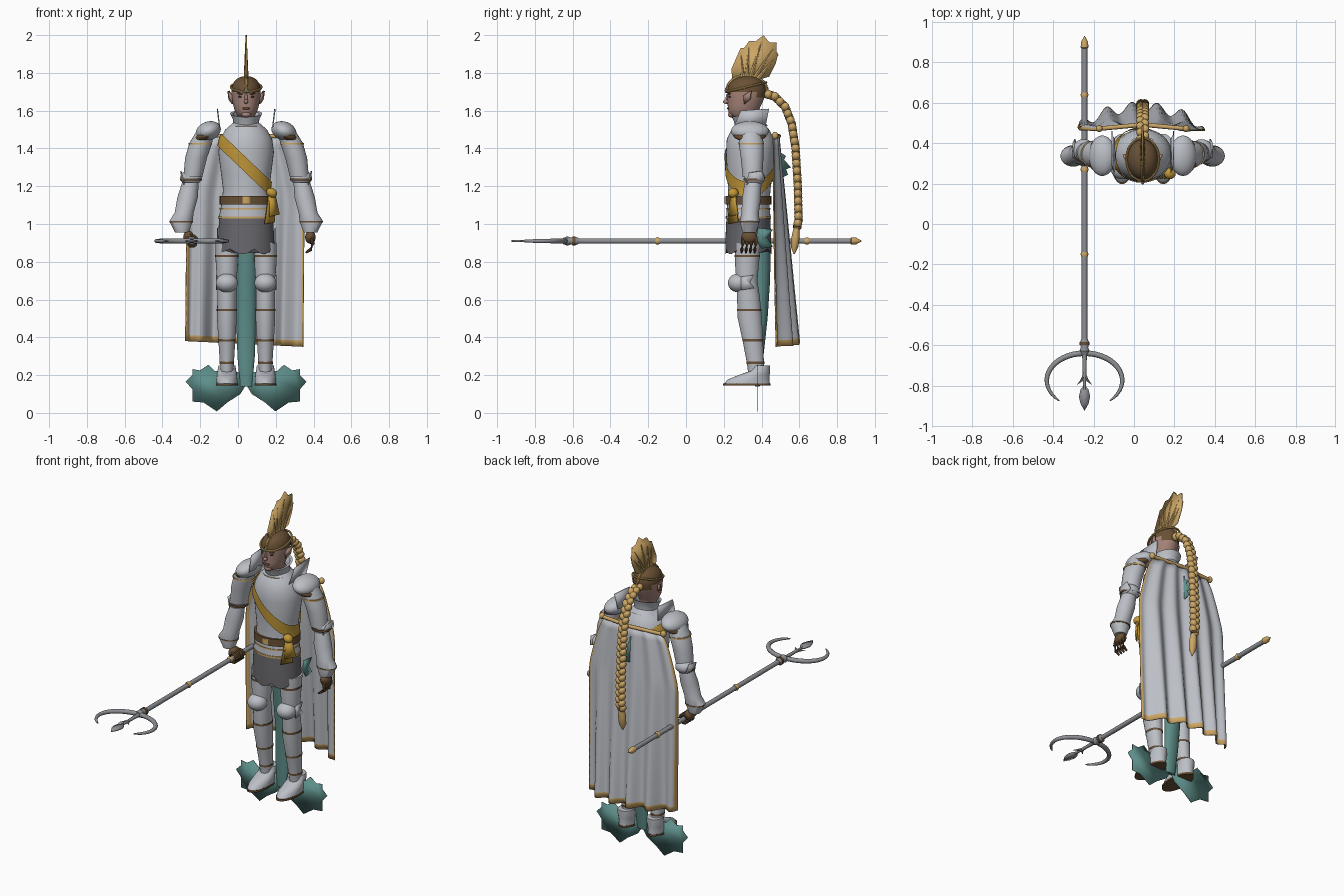
import bpy, bmesh
from math import sin, cos, pi, radians
from mathutils import Vector, Matrix

if "Cube" in bpy.data.objects:
    bpy.data.objects.remove(bpy.data.objects["Cube"])

CX = 0.043  # body centre line


def material(name, r, g, b):
    m = bpy.data.materials.new(name)
    m.use_nodes = True
    m.diffuse_color = (r, g, b, 1)
    m.node_tree.nodes["Principled BSDF"].inputs["Base Color"].default_value = (r, g, b, 1)
    return m


SILVER = material("silver", .5, .52, .56)
TEAL = material("teal", .11, .27, .25)
GOLD = material("pale gold", .6, .38, .13)
YELLOW = material("sash yellow", .53, .31, .04)
BROWN = material("bronze brown", .14, .08, .035)
CHARCOAL = material("charcoal", .14, .135, .15)
SKIN = material("skin", .38, .23, .19)
STEEL = material("steel", .27, .28, .3)
DARK = material("dark", .035, .03, .03)


def finish(name, bm, *mats, angle=40):
    bmesh.ops.recalc_face_normals(bm, faces=bm.faces)
    me = bpy.data.meshes.new(name)
    bm.to_mesh(me)
    bm.free()
    ob = bpy.data.objects.new(name, me)
    bpy.context.collection.objects.link(ob)
    for m in mats:
        me.materials.append(m)
    bpy.ops.object.select_all(action='DESELECT')
    ob.select_set(True)
    bpy.context.view_layer.objects.active = ob
    bpy.ops.object.shade_smooth_by_angle(angle=radians(angle))
    return ob


def loft(name, rings, *mats, seg=28, shape=None, rule=None, smooth=0):
    """Stack of ellipses (x, y, z, rx, ry), with capped ends."""
    bm = bmesh.new()
    loops = []
    for x, y, z, rx, ry in rings:
        loops.append([bm.verts.new((x + rx * cos(2 * pi * i / seg), y + ry * sin(2 * pi * i / seg), z))
                      for i in range(seg)])
    for a, b in zip(loops, loops[1:]):
        for i in range(seg):
            j = (i + 1) % seg
            bm.faces.new((a[i], a[j], b[j], b[i]))
    bm.faces.new(loops[0])
    bm.faces.new(loops[-1])
    if shape:
        for v in bm.verts:
            v.co.z += shape(v.co)
    if rule:
        for f in bm.faces:
            f.material_index = rule(f.calc_center_median())
    ob = finish(name, bm, *mats)
    if smooth:
        ob.modifiers.new("smooth", 'SUBSURF').levels = smooth
    return ob


def blob(name, spots, mat, detail=3):
    """Ellipsoids given as (centre, radii, tilt about y)."""
    bm = bmesh.new()
    for c, r, tilt in spots:
        m = Matrix.Translation(c) @ Matrix.Rotation(tilt, 4, 'Y') @ Matrix.Diagonal((*r, 1))
        bmesh.ops.create_icosphere(bm, subdivisions=detail, radius=1, matrix=m)
    return finish(name, bm, mat, angle=60)


def tube(name, pts, radii, mat, seg=12):
    """Round bar along a path with a radius at each point."""
    bm = bmesh.new()
    pts = [Vector(p) for p in pts]
    loops = []
    for k, p in enumerate(pts):
        d = (pts[min(k + 1, len(pts) - 1)] - pts[max(k - 1, 0)]).normalized()
        u = d.cross(Vector((0, 0, 1)) if abs(d.z) < .9 else Vector((1, 0, 0))).normalized()
        w = d.cross(u)
        loops.append([bm.verts.new(p + radii[k] * (u * cos(2 * pi * i / seg) + w * sin(2 * pi * i / seg)))
                      for i in range(seg)])
    for a, b in zip(loops, loops[1:]):
        for i in range(seg):
            j = (i + 1) % seg
            bm.faces.new((a[i], a[j], b[j], b[i]))
    bm.faces.new(loops[0])
    bm.faces.new(loops[-1])
    return finish(name, bm, mat)


def plate(name, pts, mat, thick=.006):
    bm = bmesh.new()
    bm.faces.new([bm.verts.new(p) for p in pts])
    ob = finish(name, bm, mat)
    mod = ob.modifiers.new("thickness", 'SOLIDIFY')
    mod.thickness, mod.offset = thick, 0
    return ob


def band(name, x, y, z, rx, ry, h, mat=BROWN):
    loft(name, [(x, y, z - h / 2, rx, ry), (x, y, z + h / 2, rx, ry)], mat)


# Torso armour, belt and skirt
TORSO = [(1.03, .33, .145, .118), (1.1, .33, .132, .112), (1.18, .335, .122, .112), (1.26, .338, .132, .12),
         (1.38, .342, .147, .13), (1.45, .342, .138, .126), (1.5, .34, .11, .1), (1.535, .338, .07, .07)]
loft("breastplate", [(CX, y, z, rx, ry) for z, y, rx, ry in TORSO], SILVER, seg=40)
band("belt", CX, .331, 1.127, .141, .122, .045)
band("belt_buckle", CX, .23, 1.127, .03, .026, .036, GOLD)
band("waist_trim", CX, .33, 1.035, .148, .121, .012, GOLD)
band("fauld_trim", CX, .33, 1.08, .14, .117, .008, GOLD)
loft("skirt", [(CX, .33, .87, .152, .122), (CX, .33, .95, .147, .12), (CX, .33, 1.03, .143, .116)], CHARCOAL, seg=64,
     shape=lambda c: -.03 * abs(sin((c.x - CX) * 26 + (c.y - .33) * 9)) if c.z < .9 else 0)
loft("gorget", [(CX, .338, 1.5, .1, .095), (CX, .338, 1.53, .068, .075), (CX, .335, 1.555, .07, .08),
                (CX, .335, 1.585, .085, .092), (CX, .335, 1.583, .07, .078), (CX, .335, 1.55, .06, .065)],
     SILVER, shape=lambda c: (c.y - .335) * .2)
band("collar_trim", CX, .339, 1.515, .087, .087, .008, GOLD)


def torso_at(z):
    for a, b in zip(TORSO, TORSO[1:]):
        if z <= b[0]:
            t = max(0, (z - a[0]) / (b[0] - a[0]))
            return [p + (q - p) * t for p, q in zip(a, b)][1:]
    return TORSO[-1][1:]


# Diagonal sash, wrapped round the torso
bm = bmesh.new()
rows = []
for i in range(64):
    a, row = 2 * pi * i / 64, []
    for off in (-.042, -.014, .014, .042):
        z = 1.3
        for _ in range(12):
            y, rx, ry = torso_at(z)
            z = .5 * z + .5 * min(1.49, max(1.11, 1.31 + off - 1.02 * rx * cos(a)))
        row.append(bm.verts.new((CX + (rx + .009) * cos(a), y + (ry + .009) * sin(a), z)))
    rows.append(row)
for i in range(64):
    for k in range(3):
        a, b = rows[i], rows[(i + 1) % 64]
        bm.faces.new((a[k], a[k + 1], b[k + 1], b[k]))
finish("sash", bm, YELLOW)
blob("sash_knot", [((.178, .25, 1.165), (.03, .028, .025), .5)], YELLOW)
for k, (dx, z) in enumerate([(-.008, 1.01), (.018, 1.05)]):
    plate("sash_tail_%d" % k, [(.165, .24, 1.16), (.195, .26, 1.16), (.2 + dx, .275, z), (.15 + dx, .225, z - .01)],
          YELLOW, .009)

# Head, face and hair
HEAD = [(.35, 1.5, .05, .055), (.338, 1.56, .05, .064), (.302, 1.572, .045, .07), (.303, 1.6, .062, .082),
        (.312, 1.64, .071, .092), (.318, 1.67, .076, .099), (.32, 1.7, .078, .102), (.321, 1.725, .077, .101),
        (.323, 1.755, .066, .086), (.325, 1.775, .042, .055), (.325, 1.783, .015, .02)]
loft("head", [(CX, y, z, rx, ry) for y, z, rx, ry in HEAD], SKIN, BROWN, seg=32, smooth=2,
     rule=lambda c: int(c.z > 1.712 - max(0, c.y - .33) * .7))
blob("nose", [((CX, .215, 1.648), (.011, .019, .012), 0), ((CX, .222, 1.668), (.008, .012, .025), 0)], SKIN)
blob("lips", [((CX, .225, 1.612), (.022, .009, .007), 0)], BROWN, 2)
blob("chin", [((CX, .24, 1.58), (.025, .018, .016), 0)], SKIN)
for s, side in ((-1, "right"), (1, "left")):
    blob(side + "_eye", [((CX + s * .029, .232, 1.674), (.014, .008, .006), 0)], DARK, 2)
    blob(side + "_brow", [((CX + s * .03, .23, 1.69), (.02, .01, .005), -s * .15)], BROWN, 2)
    plate(side + "_ear", [(CX + s * .07, .31, 1.635), (CX + s * .076, .305, 1.68), (CX + s * .094, .345, 1.705),
                          (CX + s * .088, .34, 1.66)], SKIN, .012)
tiara = [(CX + .081 * cos(a), .32 + .105 * sin(a), 1.725 + .025 * sin(a)) for a in [2 * pi * i / 32 for i in range(33)]]
tube("tiara", tiara, [.006] * 33, GOLD, 8)
tube("hair_stripe", [(CX, .322 - .108 * cos(a), 1.7 + .087 * sin(a)) for a in [pi * i / 16 for i in range(17)]],
     [.009] * 17, GOLD, 8)
blob("tiara_gem", [((CX, .212, 1.705), (.007, .007, .011), 0)], TEAL, 2)

# Fan crest
TIPS = [(.288, 1.93), (.335, 1.97), (.41, 2.0), (.48, 1.96), (.488, 1.9)]
fan = [(.245, 1.765), (.24, 1.82)]
for k, tip in enumerate(TIPS):
    fan.append(tip)
    if k < 4:
        n = TIPS[k + 1]
        fan.append(((tip[0] + n[0]) / 2 - .004, (tip[1] + n[1]) / 2 - .018))
fan += [(.475, 1.85), (.44, 1.78), (.34, 1.75)]
plate("crest", [(CX, y, z) for y, z in fan], GOLD, .009)
for k, (y, z) in enumerate(TIPS):
    tube("crest_rib_%d" % k, [(CX, .3 + .02 * k, 1.77), (CX, y, z - .003)], [.013, .003], GOLD, 8)

# Braid made of crossing strands
path = [(.42, 1.69), (.47, 1.675), (.525, 1.62), (.56, 1.53), (.58, 1.4), (.592, 1.2), (.596, 1.02), (.585, .97)]
strands = []
for (y0, z0), (y1, z1) in zip(path, path[1:]):
    n = max(1, round(((y1 - y0) ** 2 + (z1 - z0) ** 2) ** .5 / .02))
    for k in range(n):
        t, s = k / n, 1 if len(strands) % 2 else -1
        strands.append(((CX + s * .01, y0 + (y1 - y0) * t, z0 + (z1 - z0) * t), (.021, .023, .026), s * .6))
blob("braid", strands, GOLD, 2)
band("braid_tie", CX, .59, .985, .022, .022, .015, BROWN)
loft("braid_end", [(CX, .572, .84, .003, .003), (CX, .575, .88, .022, .02), (CX, .58, .93, .025, .022),
                   (CX, .585, .98, .015, .015)], GOLD)

# Arms, shoulders and gloves
for s, side in ((-1, "right"), (1, "left")):
    X = lambda d: CX + s * d
    blob(side + "_pauldron", [((X(.2), .338, 1.492), (.068, .1, .05), s * .35)], SILVER, 4)
    blob(side + "_pauldron_rim", [((X(.207), .338, 1.472), (.071, .09, .03), s * .35)], BROWN)
    plate(side + "_shoulder_flange", [(X(.14), .25, 1.51), (X(.152), .29, 1.6), (X(.152), .44, 1.61), (X(.14), .42, 1.51)],
          SILVER)
    loft(side + "_upper_arm", [(X(.282), .352, 1.25, .05, .052), (X(.265), .35, 1.35, .058, .06),
                               (X(.24), .345, 1.43, .06, .066), (X(.212), .34, 1.5, .045, .055)], SILVER)
    band(side + "_arm_trim", X(.243), .345, 1.425, .063, .068, .01, GOLD)
    blob(side + "_elbow", [((X(.292), .365, 1.245), (.057, .055, .043), 0)], SILVER)
    band(side + "_elbow_trim", X(.291), .36, 1.235, .058, .056, .012)
    plate(side + "_elbow_wing", [(X(.325), .32, 1.2), (X(.345), .33, 1.27), (X(.345), .4, 1.28), (X(.335), .42, 1.23)],
          SILVER)
    loft(side + "_gauntlet", [(X(.34), .335, .955, .036, .036), (X(.345), .337, 1.015, .062, .052),
                              (X(.328), .34, 1.06, .05, .046), (X(.31), .347, 1.14, .054, .05),
                              (X(.295), .355, 1.22, .044, .044)], SILVER)
    band(side + "_gauntlet_trim", X(.344), .337, 1.013, .0625, .053, .008)
    d = .305 if s < 0 else .34
    blob(side + "_palm", [((X(d), .335, .93), (.028, .042, .035), 0)], BROWN)
    for k in range(4):
        y = .3 + .023 * k
        if s < 0:  # fingers closed round the shaft
            arc = [(X(.288) + .027 * cos(a), y, .91 + .027 * sin(a)) for a in [pi * (.8 - i * .2) for i in range(9)]]
        else:      # fingers hanging, slightly curled
            arc = [(X(.345), y, .93), (X(.353), y, .895), (X(.342), y - .004, .865), (X(.315), y - .006, .848)]
        tube("%s_finger_%d" % (side, k), arc, [.01] * (len(arc) - 1) + [.005], BROWN, 8)

# Legs and boots
for s, side in ((-1, "right"), (1, "left")):
    x = CX + s * .102
    loft(side + "_leg", [(x, .372, .2, .034, .042), (x, .368, .26, .037, .045), (x, .355, .37, .044, .053),
                         (x, .338, .5, .052, .064), (x, .33, .62, .05, .06), (x, .322, .7, .052, .056),
                         (x, .323, .8, .059, .064), (x, .33, .9, .06, .07)], SILVER)
    blob(side + "_knee", [((x, .278, .688), (.058, .056, .05), 0)], SILVER, 4)
    plate(side + "_knee_wing", [(x + s * .055, y, z) for y, z in
                                ((.29, .65), (.29, .72), (.36, .73), (.34, .69), (.365, .66))], SILVER)
    for z, y, rx, ry in ((.83, .325, .0615, .0675), (.545, .335, .0535, .0645), (.385, .353, .0465, .055),
                         (.265, .368, .039, .047)):
        band(side + "_leg_trim", x, y, z, rx, ry, .012)
    loft(side + "_boot", [(x, .322, .15, .056, .122), (x, .33, .175, .056, .112), (x, .36, .2, .053, .083),
                          (x, .39, .22, .05, .055), (x, .398, .25, .045, .048)], SILVER)
    band(side + "_sole", x, .322, .15, .058, .125, .012)
    for y, z, rx in ((.27, .188, .046), (.3, .2, .05), (.33, .21, .052)):
        tube(side + "_boot_lame", [(x + rx * cos(a), y, .152 + (z - .152) * sin(a)) for a in
                                   [pi * i / 10 for i in range(11)]], [.005] * 11, BROWN, 6)

# Tail, flukes and back fin
loft("tail", [(CX, .378, .14, .032, .012), (CX, .385, .3, .046, .025), (CX, .397, .5, .052, .035),
              (CX, .39, .7, .058, .055), (CX, .385, .92, .065, .065)], TEAL)
FLUKE = [(.0, .15), (.04, .215), (.11, .225), (.165, .222), (.2, .255), (.245, .225), (.285, .232), (.285, .2),
         (.32, .165), (.285, .125), (.285, .06), (.225, .055), (.155, .008), (.1, .055), (.03, .1)]
for s, side in ((-1, "right"), (1, "left")):
    plate(side + "_fluke", [(CX + s * d, .377, z) for d, z in FLUKE], TEAL, .004)
    plate(side + "_hip_fin", [(CX + s * .152, y, z) for y, z in
                              ((.38, .98), (.46, .97), (.43, .93), (.46, .88), (.4, .87), (.37, .92))], TEAL)
plate("back_fin", [(CX, y, z) for y, z in ((.45, 1.45), (.5, 1.4), (.5, 1.38), (.53, 1.36), (.52, 1.34), (.555, 1.3),
                                         (.53, 1.29), (.54, 1.26), (.45, 1.22))], TEAL)

# Pleated cape with gold hem
bm = bmesh.new()
NU, NV = 80, 24
us = [0, .018] + [.018 + .964 * i / (NU - 3) for i in range(1, NU - 2)] + [1]
vs = [.97 * j / (NV - 2) for j in range(NV - 1)] + [1]
grid = []
for t in vs:
    half = .205 + .108 * min(1, t * 3.5) ** .7
    grid.append([bm.verts.new((
        CX - .01 * t + (2 * u - 1) * half,
        .465 + (.025 + .09 * t) * max(0, sin(pi * u)) ** .6 + (.006 + .02 * t) * sin(2 * pi * 5 * u + .6 * t),
        1.46 - t * (1.08 + .03 * u))) for u in us])
for j in range(NV - 1):
    for i in range(NU - 1):
        f = bm.faces.new((grid[j][i], grid[j][i + 1], grid[j + 1][i + 1], grid[j + 1][i]))
        f.material_index = int(i == 0 or i == NU - 2 or j == NV - 2)
cape = finish("cape", bm, SILVER, GOLD, angle=60)
mod = cape.modifiers.new("thickness", 'SOLIDIFY')
mod.thickness = .006
tube("cape_bar", [(CX - .215, .472, 1.465), (CX, .492, 1.465), (CX + .215, .472, 1.465)], [.011] * 3, GOLD)
blob("cape_bar_knobs", [((CX + s * .215, .472, 1.468), (.017, .017, .02), 0) for s in (-1, 1)], GOLD)

# Trident
TX, TZ = -.245, .91
rod = lambda name, ys, rs, mat: tube(name, [(TX, y, TZ) for y in ys], rs, mat, 16)
rod("trident_shaft", [.88, -.62], [.014, .014], STEEL)
rod("trident_pommel", [.87, .875, .9, .93], [.014, .019, .018, .002], GOLD)
for y in (.64, .27, -.15):
    rod("trident_ring", [y - .012, y, y + .012], [.016, .02, .016], GOLD)
rod("trident_socket", [-.57, -.59, -.61, -.63, -.65], [.016, .024, .018, .025, .016], STEEL)
rod("trident_socket_ring", [-.585, -.6], [.025, .025], BROWN)
rod("trident_spike", [-.64, -.74, -.82], [.012, .009, .006], STEEL)
arc = [radians(-48 + 276 * i / 32) for i in range(33)]
tube("trident_crescent", [(TX + .187 * cos(a), -.775 + .135 * sin(a), TZ) for a in arc],
     [.003 + .011 * max(0, sin(pi * i / 32)) ** .5 for i in range(33)], STEEL, 10)
plate("trident_blade", [(TX + dx, y, TZ) for dx, y in ((0, -.925), (.02, -.89), (.028, -.855), (.02, -.82), (0, -.795),
                                                    (-.02, -.82), (-.028, -.855), (-.02, -.89))], STEEL, .009)
for s in (-1, 1):
    tube("trident_barb", [(TX, -.745, TZ), (TX + s * .015, -.775, TZ), (TX + s * .036, -.795, TZ)],
         [.008, .006, .001], STEEL, 8)
